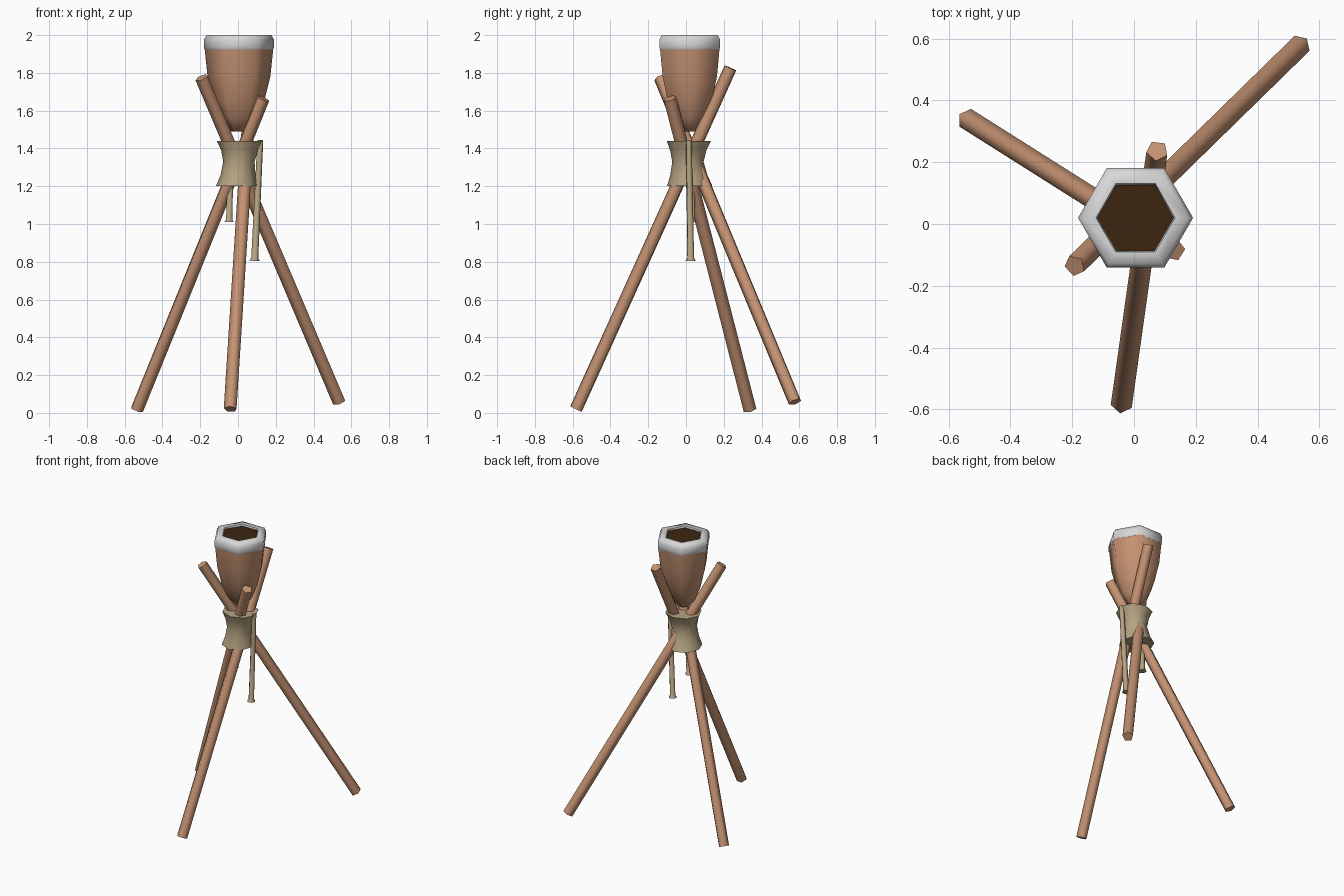
import bpy, math
from math import cos, sin, pi, radians
from mathutils import Vector

if "Cube" in bpy.data.objects:
    bpy.data.objects.remove(bpy.data.objects["Cube"])


def material(name, rgb):
    m = bpy.data.materials.new(name)
    m.diffuse_color = (*rgb, 1)
    m.use_nodes = True
    m.node_tree.nodes["Principled BSDF"].inputs["Base Color"].default_value = m.diffuse_color
    return m


WOOD = material("wood", (0.56, 0.29, 0.17))
ROPE = material("tan_binding", (0.47, 0.37, 0.225))
RIM = material("pale_rim", (0.68, 0.68, 0.68))
DARK = material("dark_brown", (0.045, 0.018, 0.005))


def loft(name, rings, mat, cap_start=True, cap_end=True, angle=75):
    """Skin a list of equal-sized vertex rings (each counter-clockwise along the path)."""
    n = len(rings[0])
    verts = [v for r in rings for v in r]
    faces = []
    for k in range(len(rings) - 1):
        for i in range(n):
            j = (i + 1) % n
            faces.append((k * n + i, k * n + j, (k + 1) * n + j, (k + 1) * n + i))
    if cap_start:
        faces.append(tuple(reversed(range(n))))
    if cap_end:
        faces.append(tuple(range((len(rings) - 1) * n, len(rings) * n)))
    me = bpy.data.meshes.new(name)
    me.from_pydata(verts, [], faces)
    me.materials.append(mat)
    ob = bpy.data.objects.new(name, me)
    bpy.context.collection.objects.link(ob)
    bpy.ops.object.select_all(action='DESELECT')
    ob.select_set(True)
    bpy.context.view_layer.objects.active = ob
    bpy.ops.object.shade_smooth_by_angle(angle=radians(angle))
    return ob


def ring(cx, cy, z, rx, ry, n, turn=0.0):
    return [(cx + rx * cos(2 * pi * i / n + turn), cy + ry * sin(2 * pi * i / n + turn), z)
            for i in range(n)]


def pole(name, a, b, stations, n, mat, turn=0.0):
    """Round bar from a to b; stations are (fraction along, radius)."""
    a, b = Vector(a), Vector(b)
    q = (b - a).to_track_quat('Z', 'Y')
    rings = [[a.lerp(b, t) + q @ Vector((r * cos(2 * pi * i / n + turn),
                                         r * sin(2 * pi * i / n + turn), 0))
              for i in range(n)] for t, r in stations]
    return loft(name, rings, mat)


# Three crossed legs
legs = {
    "left_leg": ((-0.537, 0.338, 0.017), (0.132, -0.085, 1.665)),
    "right_leg": ((0.537, 0.578, 0.058), (-0.192, -0.135, 1.775)),
    "front_leg": ((-0.04, -0.58, 0.02), (0.075, 0.237, 1.825)),
}
for name, (a, b) in legs.items():
    pole(name, a, b, [(0, 0.036), (1, 0.036)], 5, WOOD, pi / 2)

# Pinched binding around the crossing
binding = [(-0.007, 0.02, 1.20, 0.110, 0.120), (0.0, 0.015, 1.26, 0.092, 0.098),
           (0.005, 0.01, 1.33, 0.083, 0.083), (0.008, 0.012, 1.39, 0.097, 0.096),
           (0.01, 0.015, 1.44, 0.122, 0.117)]
loft("binding", [ring(*b, 8) for b in binding], ROPE)

# Hanging cord ends with flared tips
pole("long_cord", (0.088, 0.025, 0.805), (0.118, 0.015, 1.445),
     [(0, 0.028), (0.025, 0.019), (1, 0.016)], 6, ROPE)
pole("short_cord", (-0.047, 0.03, 1.01), (-0.04, 0.03, 1.26),
     [(0, 0.028), (0.06, 0.019), (1, 0.017)], 6, ROPE)

# Six-sided cup, rim and dark filling
CX, CY = 0.005, 0.02


def hexes(profile):
    return [ring(CX, CY, z, r, r, 6) for r, z in profile]


loft("cup", hexes([(0.042, 1.49), (0.095, 1.56), (0.135, 1.655),
                   (0.166, 1.78), (0.182, 1.93)]), WOOD, angle=65)
loft("rim", hexes([(0.182, 1.925), (0.186, 1.935), (0.186, 1.975), (0.172, 2.0),
                   (0.128, 2.0), (0.122, 1.98)]), RIM, cap_end=False, angle=65)
loft("filling", hexes([(0.122, 1.975), (0.1235, 1.99)]), DARK, angle=30)
